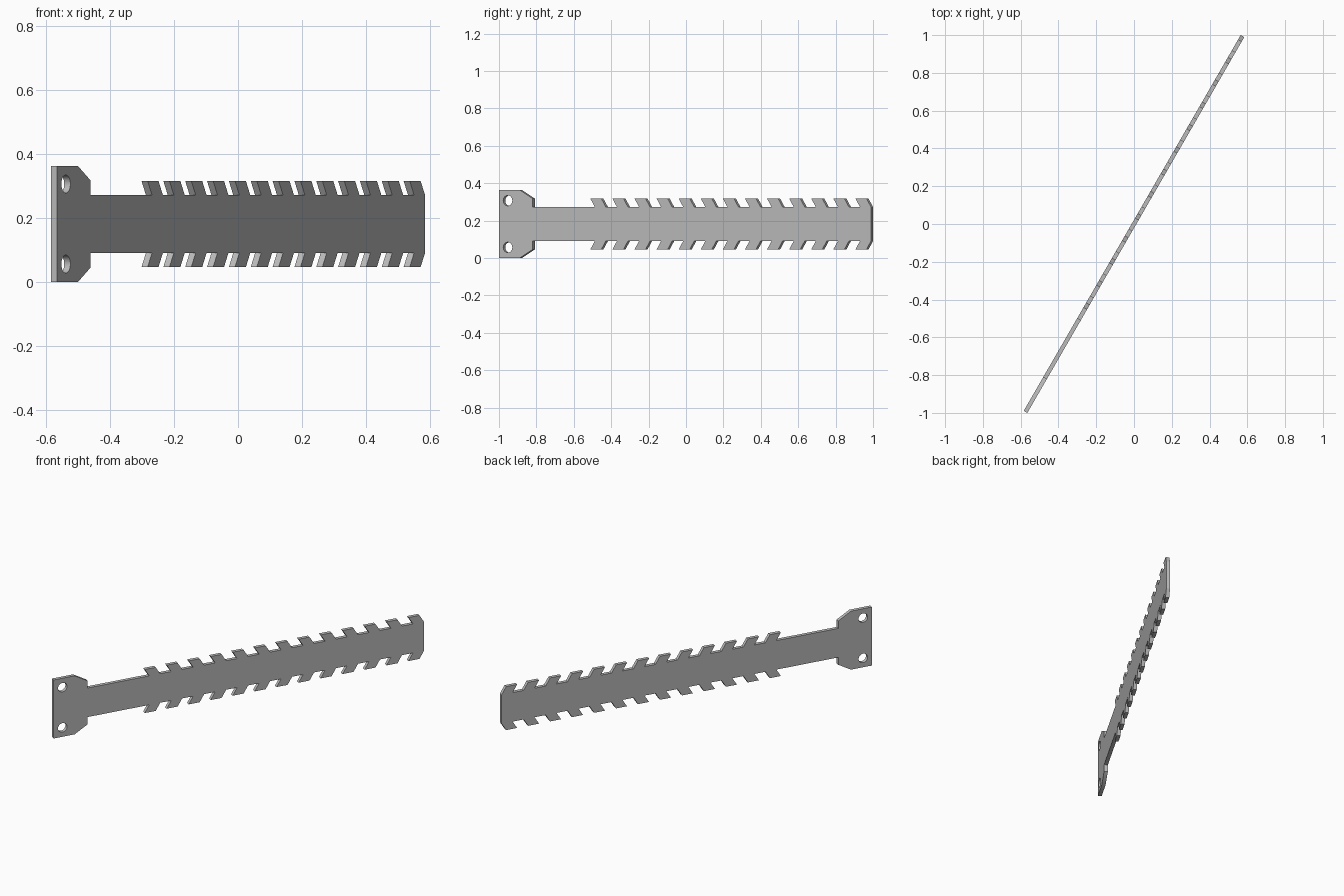
import bpy
import math

if "Cube" in bpy.data.objects:
    bpy.data.objects.remove(bpy.data.objects["Cube"], do_unlink=True)

THICK = 0.022
HALF_LEN = 1.149
MID_Z = 0.1815
BODY, TIP = 0.09, 0.135      # half heights of the strip and of the tooth tips
TEETH, PITCH, TOOTH_W, LEAN = 13, 0.1364, 0.068, 0.028

# Upper outline: mounting head with a chamfered corner
upper = [(-HALF_LEN, MID_Z), (-1.019, MID_Z), (-0.94, 0.136), (-0.94, BODY)]

# Upper outline: backward-leaning teeth, the last one closing the strip end
first = HALF_LEN - LEAN - TOOTH_W - (TEETH - 1) * PITCH
for i in range(TEETH):
    s = first + i * PITCH
    upper += [(s + LEAN, BODY), (s, TIP),
              (s + TOOTH_W, TIP), (s + TOOTH_W + LEAN, BODY)]

# Mirror to the lower edge
outline = upper + [(s, -h) for s, h in reversed(upper)]


def circle(cx, cy, r, n=32):
    return [(cx + r * math.cos(math.tau * k / n),
             cy + r * math.sin(math.tau * k / n)) for k in range(n)]


# Flat profile with two screw holes, extruded to thickness
curve = bpy.data.curves.new("strip_profile", 'CURVE')
curve.dimensions = '2D'
curve.fill_mode = 'BOTH'
curve.extrude = THICK / 2
for loop in (outline, circle(-1.094, 0.125, 0.028), circle(-1.094, -0.125, 0.028)):
    spline = curve.splines.new('POLY')
    spline.points.add(len(loop) - 1)
    for point, (x, y) in zip(spline.points, loop):
        point.co = (x, y, 0, 1)
    spline.use_cyclic_u = True

# Turn the profile into a mesh part
helper = bpy.data.objects.new("profile_helper", curve)
bpy.context.collection.objects.link(helper)
bpy.context.view_layer.update()
graph = bpy.context.evaluated_depsgraph_get()
mesh = bpy.data.meshes.new_from_object(helper.evaluated_get(graph))
mesh.name = "toothed_strip"
bpy.data.objects.remove(helper, do_unlink=True)

strip = bpy.data.objects.new("toothed_strip", mesh)
bpy.context.collection.objects.link(strip)
strip.rotation_euler = (math.radians(90), 0, math.radians(60))
strip.location.z = MID_Z

# Single grey colour
grey = bpy.data.materials.new("plain_grey")
grey.use_nodes = True
color = (0.5, 0.5, 0.5, 1)
grey.diffuse_color = color
grey.node_tree.nodes["Principled BSDF"].inputs["Base Color"].default_value = color
mesh.materials.clear()
mesh.materials.append(grey)
for poly in mesh.polygons:
    poly.material_index = 0

# Smooth hole walls, sharp edges elsewhere
bpy.ops.object.select_all(action='DESELECT')
strip.select_set(True)
bpy.context.view_layer.objects.active = strip
bpy.ops.object.shade_smooth_by_angle(angle=math.radians(30))
